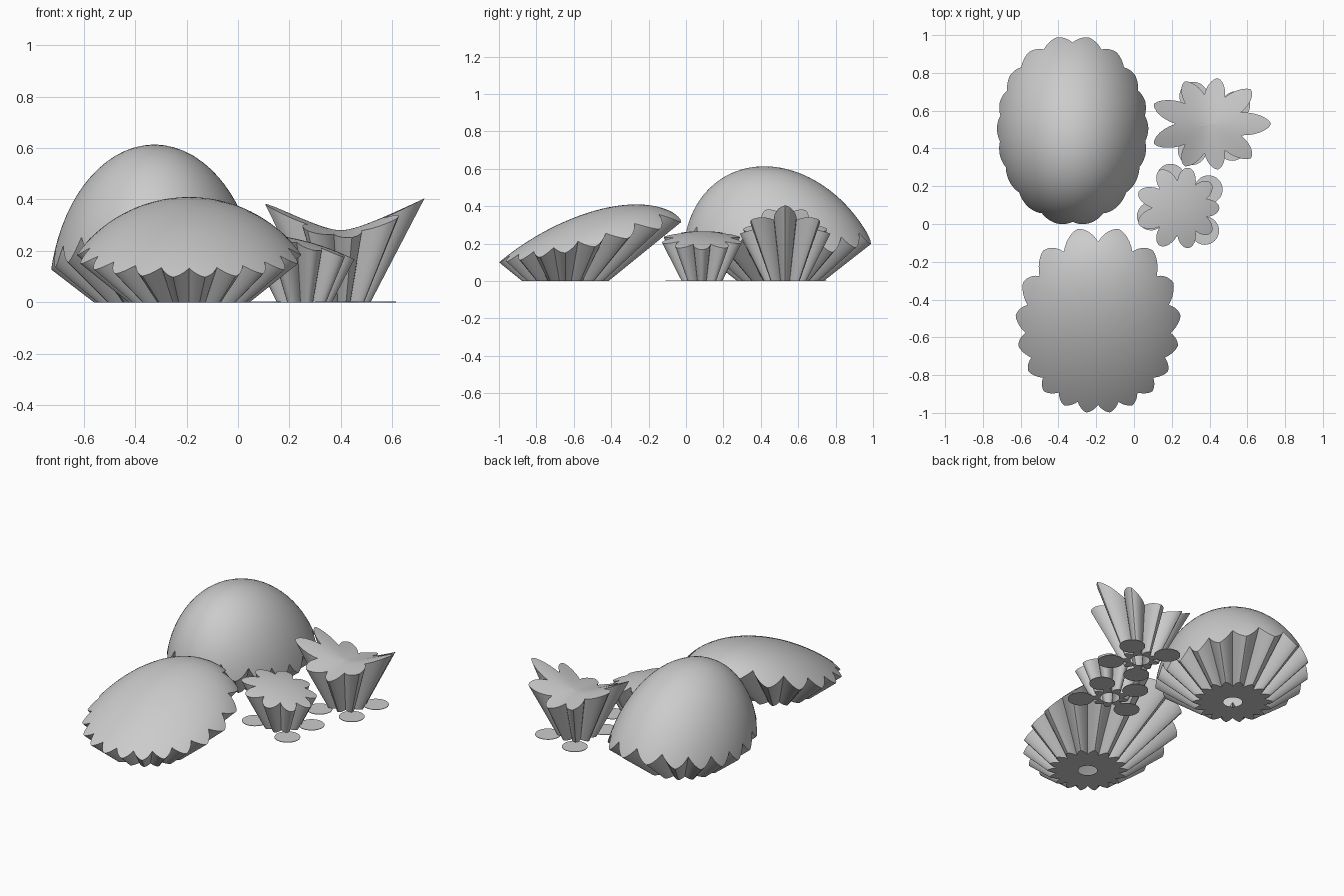
import bpy
import bmesh
from math import sin, cos, pi, radians, sqrt

cube = bpy.data.objects.get("Cube")
if cube:
    bpy.data.objects.remove(cube, do_unlink=True)

stone = bpy.data.materials.new("plain_grey")
stone.use_nodes = True
grey = (0.6, 0.6, 0.6, 1)
stone.diffuse_color = grey
stone.node_tree.nodes["Principled BSDF"].inputs["Base Color"].default_value = grey

HOLE = 0.055   # radius of the opening under each body
SUB = 6        # samples along each side of a tooth
RINGS = 18     # rings in each cap


# Cap heights as functions of position
def leaning_dome(dx, dy, a, b, rise, lean, base):
    inside = max(0, 1 - (dx / a) ** 2 - (dy / b) ** 2)
    return base + lean * dy + rise * sqrt(inside)


def tall_dome(x, y):
    return leaning_dome(x + 0.325, y - 0.53, 0.41, 0.545, 0.6, -0.23, 0)


def low_dome(x, y):
    return leaning_dome(x + 0.19, y + 0.65, 0.55, 0.7, 0.47, 0.441, -0.153)


def saddle(x, y):
    dx, dy = x - 0.4, y - 0.53
    r = sqrt(dx * dx + dy * dy)
    return 0.28 + (0.5 * dx * dx - 0.18 * dy * dy) / (r + 0.1)


def slanted_cap(x, y):
    dx, dy = x - 0.255, y - 0.085
    return 0.24 - 0.25 * dx - 0.6 * (dx * dx + dy * dy)


def finish(bm, name):
    bmesh.ops.recalc_face_normals(bm, faces=bm.faces)
    mesh = bpy.data.meshes.new(name)
    bm.to_mesh(mesh)
    bm.free()
    mesh.materials.append(stone)
    obj = bpy.data.objects.new(name, mesh)
    bpy.context.collection.objects.link(obj)
    return obj


def petals(teeth, radius, valley, roundness):
    """Outline of rounded petals meeting in sharp valleys."""
    points = []
    count = teeth * 2 * SUB
    for i in range(count):
        step = i % (2 * SUB)
        u = min(step, 2 * SUB - step) / SUB
        r = radius * (1 - (1 - valley) * u ** roundness)
        a = 2 * pi * i / count
        points.append((r * cos(a), r * sin(a)))
    return points


def fluted_body(name, cx, cy, outline, radius, flare, height):
    """Flaring petal-shaped wall cut off by a curved cap."""
    bm = bmesh.new()
    n = len(outline)

    # Where each flaring wall line meets the cap
    rim = []
    for px, py in outline:
        lo, hi = 0.0, 0.8
        for _ in range(40):
            z = (lo + hi) / 2
            s = 1 + flare / radius * z
            if height(cx + px * s, cy + py * s) > z:
                lo = z
            else:
                hi = z
        s = 1 + flare / radius * lo
        rim.append((px * s, py * s, lo))

    # Loops from the hole, over the base and wall, to the middle of the cap
    loops = []
    ring = []
    for px, py in outline:
        s = HOLE / sqrt(px * px + py * py)
        ring.append(bm.verts.new((cx + px * s, cy + py * s, 0)))
    loops.append(ring)
    loops.append([bm.verts.new((cx + px, cy + py, 0)) for px, py in outline])
    loops.append([bm.verts.new((cx + px, cy + py, z)) for px, py, z in rim])
    for k in range(RINGS - 1, 0, -1):
        t = sin(pi / 2 * k / RINGS)
        loops.append([bm.verts.new((cx + px * t, cy + py * t,
                                    height(cx + px * t, cy + py * t)))
                      for px, py, z in rim])
    for a, b in zip(loops, loops[1:]):
        for i in range(n):
            j = (i + 1) % n
            bm.faces.new((a[i], a[j], b[j], b[i]))
    top = bm.verts.new((cx, cy, height(cx, cy)))
    last = loops[-1]
    for i in range(n):
        bm.faces.new((last[i], last[(i + 1) % n], top))

    obj = finish(bm, name)
    bpy.ops.object.select_all(action='DESELECT')
    obj.select_set(True)
    bpy.context.view_layer.objects.active = obj
    bpy.ops.object.shade_smooth_by_angle(angle=radians(35))


def foot_discs(name, cx, cy, angles):
    """Thin round pads on the ground around a small body."""
    for number, angle in enumerate(angles, 1):
        a = radians(angle)
        bm = bmesh.new()
        bmesh.ops.create_cone(bm, cap_ends=True, segments=32,
                              radius1=0.075, radius2=0.075, depth=0.003)
        bmesh.ops.translate(bm, verts=bm.verts,
                            vec=(cx + 0.17 * cos(a), cy + 0.17 * sin(a), 0.0015))
        finish(bm, f"{name}_{number}")


# Large domed bodies
large = petals(18, 0.235, 0.78, 1.4)
fluted_body("tall_domed_body", -0.325, 0.505, large, 0.235, 1.3, tall_dome)
fluted_body("low_domed_body", -0.19, -0.645, large, 0.235, 1.25, low_dome)

# Small bodies with their ground pads
fluted_body("saddle_body", 0.4, 0.53, petals(9, 0.115, 0.62, 1.5),
            0.115, 0.52, saddle)
fluted_body("slanted_body", 0.255, 0.085, petals(9, 0.11, 0.64, 1.8),
            0.11, 0.52, slanted_cap)
foot_discs("saddle_pad", 0.4, 0.53, (-45, 35, 120, 237))
foot_discs("slanted_pad", 0.255, 0.085, (-45, 35, 111, 195))
